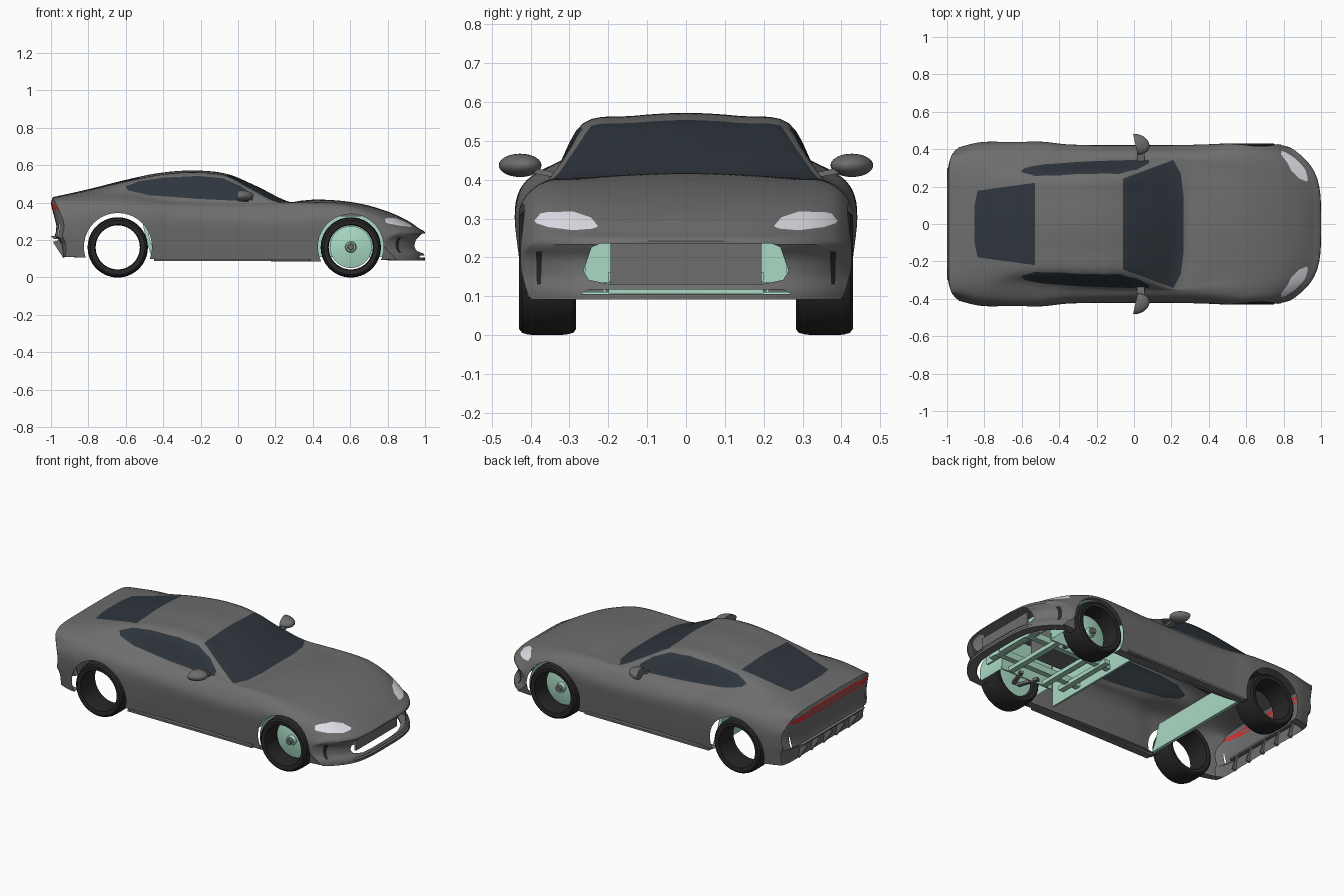
import bpy, bmesh, math
from mathutils import Vector, Matrix

if "Cube" in bpy.data.objects:
    bpy.data.objects.remove(bpy.data.objects["Cube"])

def material(name, rgb):
    m = bpy.data.materials.new(name)
    m.diffuse_color = (*rgb, 1)
    m.use_nodes = True
    m.node_tree.nodes["Principled BSDF"].inputs["Base Color"].default_value = m.diffuse_color
    return m

GREY = material("grey_paint", (.155, .155, .155))
GLASS = material("dark_glass", (.027, .036, .046))
RUBBER = material("rubber", (.02, .02, .02))
RED = material("red_lens", (.6, .03, .03))
LAMP = material("clear_lens", (.78, .78, .84))
MINT = material("mint_inner", (.4, .7, .55))

def obj(name, bm, mat, angle=32):
    me = bpy.data.meshes.new(name)
    bm.to_mesh(me)
    bm.free()
    me.materials.clear()
    me.materials.append(mat)
    o = bpy.data.objects.new(name, me)
    bpy.context.collection.objects.link(o)
    bpy.ops.object.select_all(action='DESELECT')
    o.select_set(True)
    bpy.context.view_layer.objects.active = o
    bpy.ops.object.shade_smooth_by_angle(angle=math.radians(angle))

def curve(pts):
    """Smooth curve through (x, value) points, clamped at its ends."""
    n = len(pts)
    slope = []
    for i in range(n):
        a, b = pts[max(i - 1, 0)], pts[min(i + 1, n - 1)]
        slope.append((b[1] - a[1]) / (b[0] - a[0]))
    def f(x):
        x = min(max(x, pts[0][0]), pts[-1][0])
        i = max(k for k in range(n - 1) if pts[k][0] <= x)
        (x0, v0), (x1, v1) = pts[i], pts[i + 1]
        h = x1 - x0
        t = (x - x0) / h
        return (v0 * (2*t**3 - 3*t*t + 1) + v1 * (3*t*t - 2*t**3)
                + h * slope[i] * (t**3 - 2*t*t + t) + h * slope[i + 1] * (t**3 - t*t))
    return f

def grid(bm, rows):
    vs = [[bm.verts.new(p) for p in r] for r in rows]
    for a, b in zip(vs, vs[1:]):
        for j in range(len(a) - 1):
            bm.faces.new((a[j], a[j + 1], b[j + 1], b[j]))

def box(name, c, size, mat, rot=None):
    bm = bmesh.new()
    bmesh.ops.create_cube(bm, size=1)
    m = Matrix.Translation(c) @ (rot or Matrix()) @ Matrix.Diagonal((*size, 1))
    bmesh.ops.transform(bm, matrix=m, verts=bm.verts)
    obj(name, bm, mat)

def prism(name, pts, axis, lo, hi, mat):
    """Extrude a 2D outline along y (axis 1) or z (axis 2)."""
    bm = bmesh.new()
    f = bm.faces.new([bm.verts.new((a, lo, b) if axis == 1 else (a, b, lo)) for a, b in pts])
    r = bmesh.ops.extrude_face_region(bm, geom=[f])
    d = Vector((0, hi - lo, 0) if axis == 1 else (0, 0, hi - lo))
    bmesh.ops.translate(bm, vec=d, verts=[v for v in r['geom'] if isinstance(v, bmesh.types.BMVert)])
    bmesh.ops.recalc_face_normals(bm, faces=bm.faces)
    obj(name, bm, mat)

def lathe(name, prof, x, z, side, mat):
    """Spin a (radius, y) profile around the wheel axle."""
    bm = bmesh.new()
    n = 56
    grid(bm, [[(x + r * math.cos(k * math.tau / n), side * y, z + r * math.sin(k * math.tau / n))
               for r, y in prof] for k in range(n + 1)])
    bmesh.ops.remove_doubles(bm, verts=bm.verts, dist=1e-5)
    bmesh.ops.recalc_face_normals(bm, faces=bm.faces)
    obj(name, bm, mat)

# Body control curves along the car's length
zc = curve([(-1, .43), (-.8, .472), (-.6, .522), (-.42, .559), (-.235, .572), (-.06, .554), (.1, .488),
            (.27, .406), (.34, .411), (.43, .417), (.6, .404), (.75, .37), (.9, .31), (1, .25)])
wid = curve([(-1, .41), (-.9, .432), (-.8, .439), (-.5, .439), (-.35, .424), (0, .418), (.3, .422), (.6, .431), (.8, .43), (1, .425)])
zb = curve([(-1, .11), (-.8, .106), (-.5, .1), (.4, .085), (1, .097)])
z2 = curve([(-1, .2), (.6, .2), (1, .145)])
z3 = curve([(-1, .31), (-.6, .325), (.2, .3), (.6, .315), (.8, .27), (1, .19)])
z4 = curve([(-1, .37), (-.8, .395), (-.55, .397), (-.3, .378), (.2, .368), (.6, .37), (.8, .325), (1, .24)])
y5 = curve([(-1, .36), (-.8, .34), (-.6, .315), (-.3, .333), (0, .345), (.21, .356), (.4, .352), (1, .34)])
z5 = curve([(-1, .405), (-.8, .437), (-.6, .452), (-.4, .432), (-.2, .418), (.21, .397), (.4, .4), (.6, .39), (.8, .342), (1, .252)])
y6 = curve([(-1, .28), (-.8, .25), (-.53, .25), (-.2, .265), (-.06, .264), (.06, .29), (.21, .33), (.35, .3), (.6, .27), (1, .25)])
z6 = curve([(-1, .425), (-.8, .46), (-.6, .505), (-.42, .535), (-.235, .546), (-.06, .53), (.06, .475), (.21, .405), (.35, .404), (.6, .395), (.8, .347), (1, .252)])
nose = curve([(.09, 0), (.12, -.004), (.15, -.025), (.2, -.025), (.235, 0), (.26, -.015)])
tail = curve([(.1, .07), (.19, .055), (.215, .02), (.235, .025), (.27, .03), (.36, .008), (.4, 0), (.44, .015)])

def section(s):
    w, c, ry, rz = wid(s), zc(s), y6(s), z6(s)
    k = [(w - .02, zb(s)), (w - .006, z2(s)), (w, z3(s)), (w - .031, z4(s)), (y5(s), z5(s)),
         (ry, rz), (ry * .52, c - (c - rz) * .3), (0, c)]
    k.append((-k[6][0], k[6][1]))
    fy, fz = (curve([(i, p[a]) for i, p in enumerate(k)]) for a in (0, 1))
    return [(fy(i / 5), fz(i / 5)) for i in range(35)] + [(0, c)]

def warp(s, y, z):
    """Bow the nose and tail in plan and give them their end profiles."""
    t = abs(y) / .43
    ramp = lambda v, r: (max(0, v - 1 + r) / r) ** 2
    return (s - .2 * t**4 * ramp(s, .7) + nose(z) * ramp(s, .2)
            + .075 * t**7 * ramp(-s, .5) + tail(z) * ramp(-s, .25) * (1 - .6 * min(t, 1)**4), y, z)

def mirrored(half):
    return half + [(-y, z) for y, z in reversed(half[:-1])]

def both(half):
    return half + [(x, -y) for x, y in reversed(half)]

def both_y(half):
    return half + [(-y, z) for y, z in reversed(half)]

# Body shell with closed nose and tail, open underneath
body = bmesh.new()
rows = []
for i in range(141):
    s = -1 + i / 70
    h = section(s)
    rows.append([warp(s, y, z) for y, z in mirrored([(h[0][0] - .05, h[0][1])] + h)])
grid(body, rows)
for s in (-1, 1):
    h = section(s)
    grid(body, [[warp(s, y * ys / h[15][0], h[0][1] + (z - h[0][1]) * (zs - h[0][1]) / (h[15][1] - h[0][1]))
                 for y, z in mirrored(h[15:])] for ys, zs in h[:16]])
bmesh.ops.remove_doubles(body, verts=body.verts, dist=1e-4)
bmesh.ops.recalc_face_normals(body, faces=body.faces)
parts, mats = ["body_shell"], [GREY]

def cut(poly, axes, keep, name=None, mat=GREY):
    """Cut a convex outline into the shell; label the inside as a part, or open a hole."""
    a0, a1 = axes
    lo = [min(p[i] for p in poly) - .03 for i in (0, 1)]
    hi = [max(p[i] for p in poly) + .03 for i in (0, 1)]
    faces = []
    for f in body.faces:
        c = f.calc_center_median()
        if lo[0] < c[a0] < hi[0] and lo[1] < c[a1] < hi[1] and keep(c):
            faces.append(f)
    mid = [sum(p[i] for p in poly) / len(poly) for i in (0, 1)]
    for a, b in zip(poly, poly[1:] + poly[:1]):
        co, no = Vector((0, 0, 0)), Vector((0, 0, 0))
        co[a0], co[a1] = a
        no[a0], no[a1] = b[1] - a[1], a[0] - b[0]
        if (mid[0] - a[0]) * no[a0] + (mid[1] - a[1]) * no[a1] > 0:
            no = -no
        geom = set(faces) | {e for f in faces for e in f.edges} | {v for f in faces for v in f.verts}
        r = bmesh.ops.bisect_plane(body, geom=list(geom), dist=1e-5, plane_co=co, plane_no=no)
        faces = [g for g in r['geom'] if isinstance(g, bmesh.types.BMFace)
                 and (g.calc_center_median() - co).dot(no) < 0]
    if name is None:
        bmesh.ops.delete(body, geom=faces, context='FACES')
        return
    if name not in parts:
        parts.append(name)
        mats.append(mat)
    for f in faces:
        f.material_index = parts.index(name)

XY, XZ, YZ = (0, 1), (0, 2), (1, 2)
# Panels
cut([(-.39, .405), (-.41, .33), (-.37, .2), (-.25, .12), (.2, .12), (.28, .26), (.27, .38), (.1, .4)],
    XZ, lambda c: abs(c.y) > .3, "doors")
cut(both([(.285, .28), (.3, .31), (.75, .33), (.88, .2), (.925, .06)]), XY, lambda c: c.z > .27, "bonnet")
# Glass
cut(both([(-.058, .243), (.21, .342), (.25, .27), (.265, .15)]), XY, lambda c: c.z > .37, "windscreen", GLASS)
cut(both([(-.53, .22), (-.837, .178), (-.852, .1)]), XY, lambda c: c.z > .4, "rear_window", GLASS)
cut([(-.605, .485), (-.53, .514), (-.395, .534), (-.21, .543), (-.08, .53), (.02, .485), (.08, .44), (.08, .412),
     (0, .41), (-.21, .42), (-.475, .44), (-.585, .465)], XZ, lambda c: abs(c.y) > .2, "side_windows", GLASS)
# Lamps
for g in (1, -1):
    cut([(g * y, z) for y, z in [(.226, .28), (.24, .274), (.29, .27), (.355, .278), (.385, .288), (.39, .295),
                                 (.375, .313), (.355, .317), (.29, .318), (.245, .303)]],
        YZ, lambda c: c.x > .6 and c.z > .255, "headlights", LAMP)
    cut([(g * .37, .215), (g * .386, .215), (g * .384, .13), (g * .374, .13)], YZ, lambda c: c.x > .7,
        "bumper_vents", RUBBER)
cut(both_y([(.2, .411), (.35, .394), (.385, .37), (.35, .362)]), YZ, lambda c: c.x < -.85, "tail_light", RED)
cut(both_y([(.26, .393), (.26, .378)]), YZ, lambda c: c.x < -.85, "tail_light_bar")
# Grille, bumper slots and wheel arches
cut(both_y([(.22, .236), (.243, .226), (.264, .165), (.25, .142), (.2, .132)]), YZ, lambda c: c.x > .8)
cut(both_y([(.25, .117), (.27, .106)]), YZ, lambda c: c.x > .8)
for g in (1, -1):
    cut([(g * .355, .22), (g * .364, .22), (g * .37, .285), (g * .363, .285)], YZ, lambda c: c.x < -.8)
for cx, r in ((.603, .176), (-.642, .182)):
    cut([(cx + r * math.cos(k * math.tau / 40), .163 + r * math.sin(k * math.tau / 40)) for k in range(40)],
        XZ, lambda c: abs(c.y) > .25)

for i, name in enumerate(parts):
    bm = body.copy()
    bmesh.ops.delete(bm, geom=[f for f in bm.faces if f.material_index != i], context='FACES')
    for f in bm.faces:
        f.material_index = 0
    obj(name, bm, mats[i])
body.free()

# Front splitter, radiator, rear diffuser
edge = [(1 - .2 * (abs(y) / .43) ** 4, y) for y in [-.4 + .04 * k for k in range(21)]]
prism("front_splitter", edge + [(x - .05, y * .93) for x, y in reversed(edge)], 2, .092, .102, GREY)
box("radiator", (.93, 0, .184), (.012, .39, .106), GREY)
for k in range(5):
    y = -.24 + .12 * k
    prism("diffuser_fin", [(-.99, .19), (-.94, .205), (-.91, .115), (-.935, .105)], 1, y - .005, y + .005, GREY)
prism("rear_lip", [(-1, .222), (-.95, .225), (-.94, .205), (-.985, .205)], 1, -.3, .3, GREY)

# Wheels, mirrors and skirts on both sides
tyre = [(.122, .287), (.145, .283), (.155, .29), (.16, .31), (.161, .36), (.16, .405), (.155, .422),
        (.145, .43), (.122, .427), (.118, .36), (.122, .287)]
for g in (1, -1):
    for cx in (.603, -.643):
        lathe("tyre", tyre, cx, .161, g, RUBBER)
    lathe("brake_disc", [(0, .36), (.025, .36), (.03, .34), (.07, .335), (.112, .325), (.112, .305), (0, .3)], .603, .163, g, MINT)
    lathe("hub", [(0, .375), (.016, .375), (.018, .36)], .603, .163, g, GREY)
    bm = bmesh.new()
    grid(bm, [[(.603 + .175 * math.cos(a), g * y, .163 + .175 * math.sin(a)) for y in (.21, .4)]
              for a in [math.radians(-15 + 7 * k) for k in range(31)]])
    obj("front_wheel_liner", bm, MINT)
    box("inner_wing", (.6, g * .21, .22), (.36, .008, .22), MINT)
    for z in (.12, .21):
        for dx in (-.07, .07):
            box("wishbone", (.6 + dx / 2, g * .25, z), (.022, .15, .016), GREY, Matrix.Rotation(g * dx * 5, 4, 'Z'))
    box("chassis_rail", (.58, g * .13, .15), (.6, .035, .04), MINT)
    box("side_skirt", (-.03, g * .4, .093), (.84, .045, .012), GREY)
    bm = bmesh.new()
    bmesh.ops.create_uvsphere(bm, u_segments=32, v_segments=16, radius=1)
    for v in bm.verts:
        x = max(v.co.x, -.1)
        v.co = (.014 + .068 * x - .012 * v.co.y, g * (.427 + .055 * v.co.y), .437 + .03 * v.co.z)
    bmesh.ops.recalc_face_normals(bm, faces=bm.faces)
    obj("door_mirror", bm, GREY)
    box("mirror_arm", (.035, g * .365, .418), (.04, .08, .014), GREY, Matrix.Rotation(g * .2, 4, 'X'))

# Inner structure seen from below
for x, z in ((.36, .13), (.48, .12), (.72, .12), (.86, .15)):
    box("crossmember", (x, 0, z), (.035, .4, .025), MINT)
box("firewall", (.29, 0, .24), (.012, .7, .26), MINT)
box("engine_block", (.52, 0, .26), (.28, .2, .16), GREY)
box("front_bulkhead", (.84, 0, .2), (.012, .52, .13), MINT)
prism("rear_bulkhead", [(-.46, .1), (-.49, .2), (-.51, .29), (-.62, .38), (-.6, .39), (-.49, .3), (-.47, .2), (-.44, .1)],
      1, -.37, .37, MINT)
